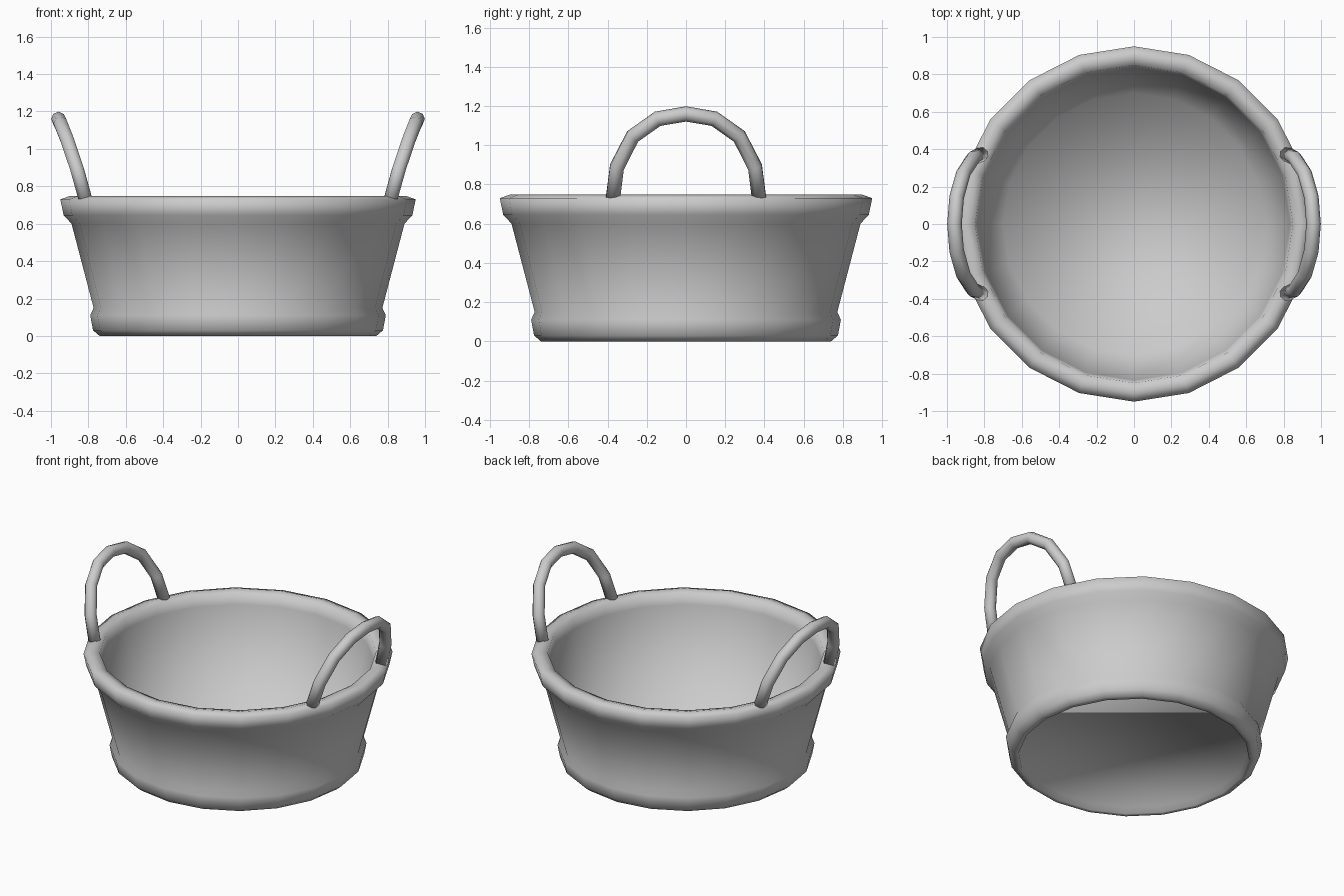
import bpy, bmesh, math

cube = bpy.data.objects.get("Cube")
if cube:
    bpy.data.objects.remove(cube, do_unlink=True)

SIDES = 20

grey = bpy.data.materials.new("plain_grey")
grey.use_nodes = True
colour = (0.6, 0.6, 0.6, 1)
grey.diffuse_color = colour
grey.node_tree.nodes["Principled BSDF"].inputs["Base Color"].default_value = colour


def finish(name, bm):
    bmesh.ops.recalc_face_normals(bm, faces=bm.faces)
    for f in bm.faces:
        f.smooth = True
    mesh = bpy.data.meshes.new(name)
    bm.to_mesh(mesh)
    bm.free()
    mesh.materials.append(grey)
    obj = bpy.data.objects.new(name, mesh)
    bpy.context.collection.objects.link(obj)
    return obj


def skin(bm, rings):
    """Bridge consecutive closed rings and cap both ends."""
    for a, b in zip(rings, rings[1:]):
        n = len(a)
        for i in range(n):
            j = (i + 1) % n
            bm.faces.new((a[i], a[j], b[j], b[i]))
    bm.faces.new(rings[0])
    bm.faces.new(rings[-1])


# Tub: recessed underside, foot ring, flared wall, rolled rim, inner wall, floor
profile = [(.70, .04), (.71, 0), (.74, 0), (.775, .03), (.79, .11),
           (.772, .15), (.89, .60), (.932, .645), (.95, .73), (.90, .748),
           (.85, .735), (.835, .67), (.70, .06)]
bm = bmesh.new()
rings = []
for r, z in profile:
    rings.append([bm.verts.new((r * math.cos(math.tau * i / SIDES),
                                r * math.sin(math.tau * i / SIDES), z))
                  for i in range(SIDES)])
skin(bm, rings)
finish("tub_body", bm)

# Handles: leaning arches of round bar, mirrored left and right
half_arch = [(.817, .372, .735), (.86, .352, .89), (.912, .272, 1.045),
             (.948, .145, 1.135), (.96, 0, 1.16)]
arch = half_arch + [(x, -y, z) for x, y, z in reversed(half_arch[:-1])]


def handle(name, side):
    curve = bpy.data.curves.new(name + "_path", "CURVE")
    curve.dimensions = "3D"
    curve.bevel_depth = .039
    curve.bevel_resolution = 2
    curve.use_fill_caps = True
    spline = curve.splines.new("POLY")
    spline.points.add(len(arch) - 1)
    for p, (x, y, z) in zip(spline.points, arch):
        p.co = (side * x, y, z, 1)
    helper = bpy.data.objects.new(name + "_path", curve)
    bpy.context.collection.objects.link(helper)
    bpy.context.view_layer.update()
    mesh = helper.to_mesh()
    bm = bmesh.new()
    bm.from_mesh(mesh)
    helper.to_mesh_clear()
    bpy.data.objects.remove(helper, do_unlink=True)
    bmesh.ops.remove_doubles(bm, verts=bm.verts, dist=.0005)
    finish(name, bm)


handle("left_handle", 1)
handle("right_handle", -1)
